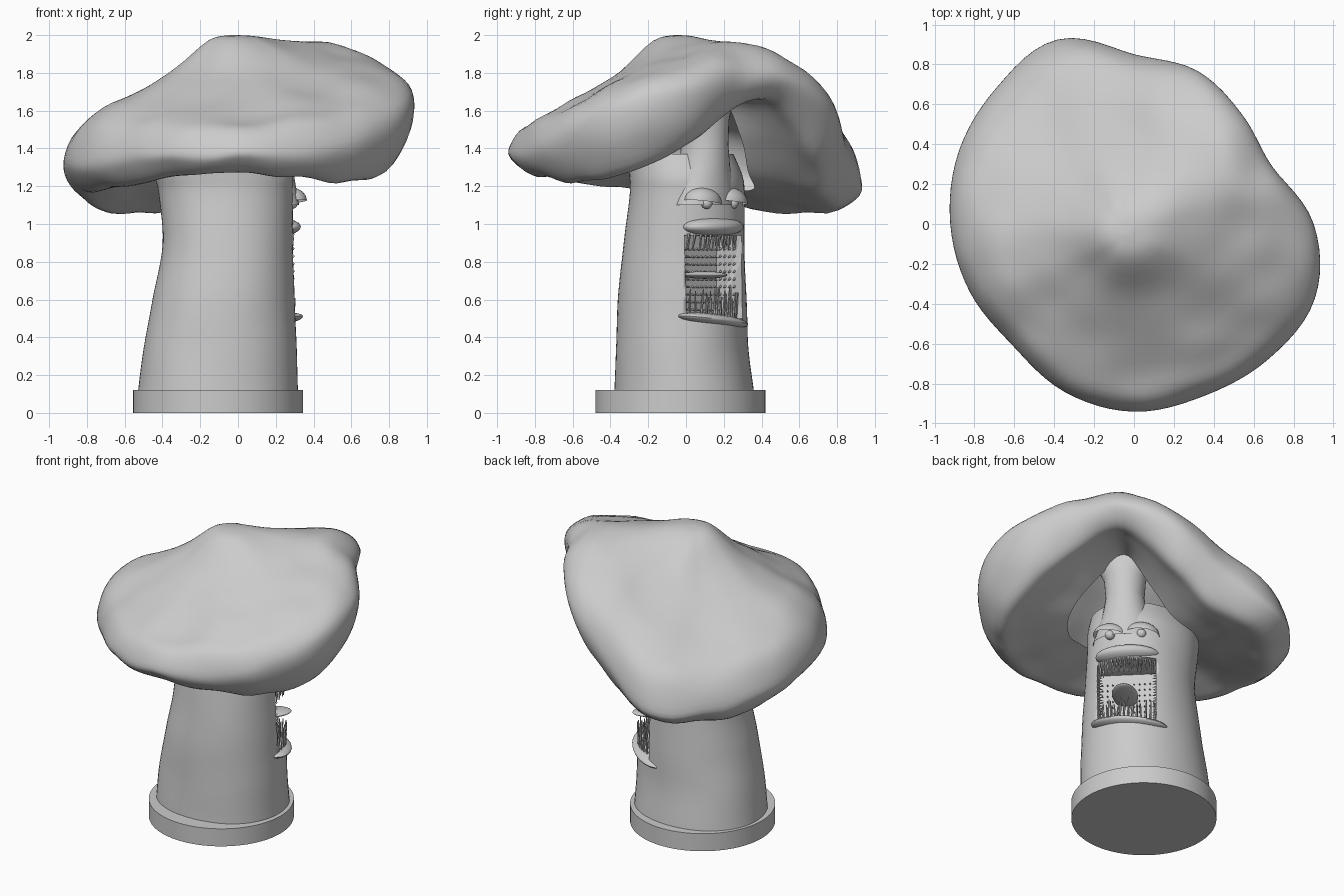
import bpy, bmesh, math, random
from mathutils import Vector, Matrix, noise

random.seed(4)
if "Cube" in bpy.data.objects:
    bpy.data.objects.remove(bpy.data.objects["Cube"])

clay = bpy.data.materials.new("grey clay")
clay.use_nodes = True
clay.diffuse_color = (0.6, 0.6, 0.6, 1)
clay.node_tree.nodes["Principled BSDF"].inputs["Base Color"].default_value = (0.6, 0.6, 0.6, 1)

# The face looks out between +x and +y: OUT points away, SIDE runs across it
OUT = Vector((1, 1, 0)).normalized()
SIDE = Vector((-1, 1, 0)).normalized()
UP = Vector((0, 0, 1))
FACE = Matrix((SIDE, OUT, UP)).transposed().to_4x4()


def spot(across, out, z):
    return SIDE * across + OUT * out + UP * z


def finish(name, bm, angle=40):
    bmesh.ops.recalc_face_normals(bm, faces=bm.faces)
    mesh = bpy.data.meshes.new(name)
    bm.to_mesh(mesh)
    bm.free()
    mesh.materials.append(clay)
    ob = bpy.data.objects.new(name, mesh)
    bpy.context.collection.objects.link(ob)
    bpy.ops.object.select_all(action='DESELECT')
    ob.select_set(True)
    bpy.context.view_layer.objects.active = ob
    bpy.ops.object.shade_smooth_by_angle(angle=math.radians(angle))
    return ob


def spline(vals, t, cyclic=False):
    """Catmull-Rom interpolation through evenly spaced values."""
    n = len(vals)
    i = math.floor(t)
    f = t - i
    pick = (lambda k: vals[k % n]) if cyclic else (lambda k: vals[min(max(k, 0), n - 1)])
    a, b, c, d = (pick(i + k) for k in (-1, 0, 1, 2))
    return b + f * (c - a + f * (2 * a - 5 * b + 4 * c - d + f * (3 * (b - c) + d - a))) / 2


def loft(bm, rings):
    """Skin closed rings of points; returns the loops of vertices."""
    loops = [[bm.verts.new(p) for p in ring] for ring in rings]
    n = len(loops[0])
    for a, b in zip(loops, loops[1:]):
        for i in range(n):
            j = (i + 1) % n
            bm.faces.new((a[i], a[j], b[j], b[i]))
    return loops


def blob(name, centre, size, keep_above=None, tilt=0):
    """Ellipsoid turned with the face, optionally cut to a dome."""
    bm = bmesh.new()
    bmesh.ops.create_uvsphere(bm, u_segments=32, v_segments=16, radius=1)
    if keep_above is not None:
        cut = bmesh.ops.bisect_plane(bm, geom=bm.verts[:] + bm.edges[:] + bm.faces[:],
                                     plane_co=(0, 0, keep_above), plane_no=(0, 0, 1), clear_inner=True)
        bmesh.ops.holes_fill(bm, edges=[e for e in cut["geom_cut"] if isinstance(e, bmesh.types.BMEdge)])
    bm.transform(Matrix.Translation(spot(*centre)) @ FACE @ Matrix.Rotation(tilt, 4, 'Y')
                 @ Matrix.Diagonal((*size, 1)))
    return finish(name, bm)


def spike(bm, root, tip, r, sides=6, taper=0.4):
    axis = Vector(tip) - Vector(root)
    turn = axis.to_track_quat('Z', 'Y').to_matrix().to_4x4()
    bmesh.ops.create_cone(bm, cap_ends=True, segments=sides, radius1=r, radius2=r * taper, depth=axis.length,
                          matrix=Matrix.Translation((Vector(root) + Vector(tip)) / 2) @ turn)


# Round base
bm = bmesh.new()
bmesh.ops.create_cone(bm, cap_ends=True, segments=96, radius1=0.45, radius2=0.45, depth=0.12,
                      matrix=Matrix.Translation((-0.105, -0.03, 0.06)))
finish("base", bm)

# Stem: rounded rings as z, x min, x max, y min, y max
STEM = [(0.1, -0.53, 0.32, -0.38, 0.36), (0.35, -0.5, 0.31, -0.37, 0.33), (0.6, -0.45, 0.3, -0.36, 0.32),
        (0.9, -0.4, 0.29, -0.33, 0.31), (1.15, -0.42, 0.29, -0.3, 0.31), (1.25, -0.44, 0.29, -0.3, 0.3),
        (1.37, -0.45, 0.25, -0.31, 0.25)]
SIDES = 64
rings = []
for k in range(37):
    z, x0, x1, y0, y1 = (spline(col, k / 36 * (len(STEM) - 1)) for col in zip(*STEM))
    ring = []
    for i in range(SIDES):
        a = math.tau * i / SIDES
        p = Vector(((x0 + x1) / 2 + (x1 - x0) / 2 * math.cos(a), (y0 + y1) / 2 + (y1 - y0) / 2 * math.sin(a), z))
        lump = 1.012 - 0.012 * math.cos(4 * a) + 0.01 * noise.noise(p * 4)
        ring.append((p.x * lump, p.y * lump, z))
    rings.append(ring)
bm = bmesh.new()
loops = loft(bm, rings)
bm.faces.new(loops[0])
bm.faces.new(loops[-1])
stem = finish("stem", bm)

# Mouth cavity cut into the stem, whose hidden ends are then opened
bm = bmesh.new()
bmesh.ops.create_cube(bm, size=1, matrix=Matrix.Translation(spot(-0.025, 0.27, 0.72)) @ FACE
                      @ Matrix.Diagonal((0.37, 0.4, 0.44, 1)))
cutter = finish("mouth_cutter", bm)
cutter.hide_render = True
cut = stem.modifiers.new("mouth", 'BOOLEAN')
cut.operation = 'DIFFERENCE'
cut.object = cutter
bpy.context.view_layer.objects.active = stem
bpy.ops.object.modifier_apply(modifier=cut.name)
bpy.data.objects.remove(cutter)
bm = bmesh.new()
bm.from_mesh(stem.data)
bmesh.ops.delete(bm, geom=[f for f in bm.faces if len(f.verts) == SIDES], context='FACES_ONLY')
bm.to_mesh(stem.data)
bm.free()

# Narrow pillar rising above the eyes into the cap
bm = bmesh.new()
loft(bm, [[spot(-0.04 + w * math.cos(a), 0.18 + 0.13 * math.sin(a), z)
           for a in (math.tau * i / 32 for i in range(32))]
          for z, w in ((1.1, 0.2), (1.2, 0.17), (1.3, 0.14), (1.42, 0.12), (1.55, 0.13), (1.64, 0.17), (1.71, 0.25))])
finish("brow_pillar", bm)

# Cap: values every sixteenth of a turn from +x towards +y
RIM = [.9, .75, .77, .83, .85, 1, .97, .95, .92, .89, .86, .91, .94, .93, .955, .98]
SHOULDER = [1.87, 1.95, 1.93, 1.82, 1.68, 1.52, 1.48, 1.53, 1.6, 1.62, 1.6, 1.58, 1.56, 1.61, 1.67, 1.77]
LIP = [1.7, 1.79, 1.77, 1.63, 1.4, 1.2, 1.2, 1.27, 1.34, 1.35, 1.37, 1.38, 1.38, 1.4, 1.47, 1.61]
LOW = [1.42, 1.6, 1.65, 1.4, 1.18, 1.07, 1.06, 1.1, 1.17, 1.18, 1.22, 1.26, 1.27, 1.25, 1.23, 1.28]


def cap_section(turn):
    """Outline from the crown over the lip to the open edge round the stem."""
    rim, sh, lip, low = (spline(c, turn, True) for c in (RIM, SHOULDER, LIP, LOW))
    top = 2.0
    drop = top - sh
    roof = low * 0.8 + 1.67 * 0.2
    return [(0.01, top), (0.14, top - 0.07 * drop), (0.34, top - 0.44 * drop),
            (0.56, top - 0.75 * drop), (0.78, sh), (0.93, sh * 0.6 + lip * 0.4), (1, lip),
            (0.97, lip * 0.45 + low * 0.55), (0.87, low), (0.74, low * 0.8 + roof * 0.2),
            (0.58, low * 0.4 + roof * 0.6), (0.42, roof)], rim


AROUND, FINE = 96, 4
columns = []
for i in range(AROUND):
    section, rim = cap_section(i / AROUND * 16)
    a = math.tau * i / AROUND
    column = []
    for k in range((len(section) - 1) * FINE + 1):
        r, z = (spline(c, k / FINE) for c in zip(*section))
        p = Vector((r * rim * math.cos(a), r * rim * math.sin(a), z))
        off_centre = Vector((-0.03, -0.05, 0)) * (1 - min(r, 1))
        column.append(p + off_centre + UP * 0.02 * r * noise.noise(p * 5))
    columns.append(column)
bm = bmesh.new()
loops = loft(bm, list(zip(*columns)))
bm.faces.new(loops[0])
finish("cap", bm, 80)

# Eyes under heavy lids
for side, across in (("right", -0.125), ("left", 0.07)):
    blob(side + "_eyelid", (across, 0.25, 1.115), (0.11, 0.09, 0.08), 0, 0.12)
    blob(side + "_eye", (across, 0.28, 1.11), (0.03, 0.03, 0.03))

# Lips
blob("upper_lip", (-0.02, 0.22, 0.985), (0.2, 0.115, 0.055))
blob("lower_lip", (-0.01, 0.21, 0.49), (0.24, 0.12, 0.035), None, 0.1)


# Teeth follow the curve of the stem front
def front(w):
    return 0.3 - 2.4 * (w + 0.02) ** 2


lower, upper, barbs = bmesh.new(), bmesh.new(), bmesh.new()
for row in range(2):
    for i in range(14):
        w = -0.195 + 0.34 * i / 13
        out = front(w) - 0.01 - 0.04 * row
        lean = random.uniform(-0.012, 0.012)
        spike(lower, spot(w, out, 0.49), spot(w + lean, out + 0.01, random.uniform(0.6, 0.67)), 0.008)
        spike(upper, spot(w, out, 0.95), spot(w + lean, out - 0.01, random.uniform(0.86, 0.89)), 0.008)
finish("lower_teeth", lower)
finish("upper_teeth", upper)

# Small barbs lining the back and sides of the mouth
for k in range(9):
    z = 0.55 + 0.04 * k
    for i in range(11):
        w = -0.19 + 0.033 * i
        spike(barbs, spot(w, 0.06, z), spot(w, 0.1, z - 0.01), 0.008, 4, 0)
    for i in range(4):
        out = 0.1 + 0.035 * i
        for wall, sign in ((-0.21, 1), (0.16, -1)):
            spike(barbs, spot(wall, out, z), spot(wall + 0.03 * sign, out + 0.01, z - 0.01), 0.008, 4, 0)
finish("mouth_barbs", barbs)

# Tongue
blob("tongue", (-0.04, 0.18, 0.73), (0.08, 0.15, 0.02))
